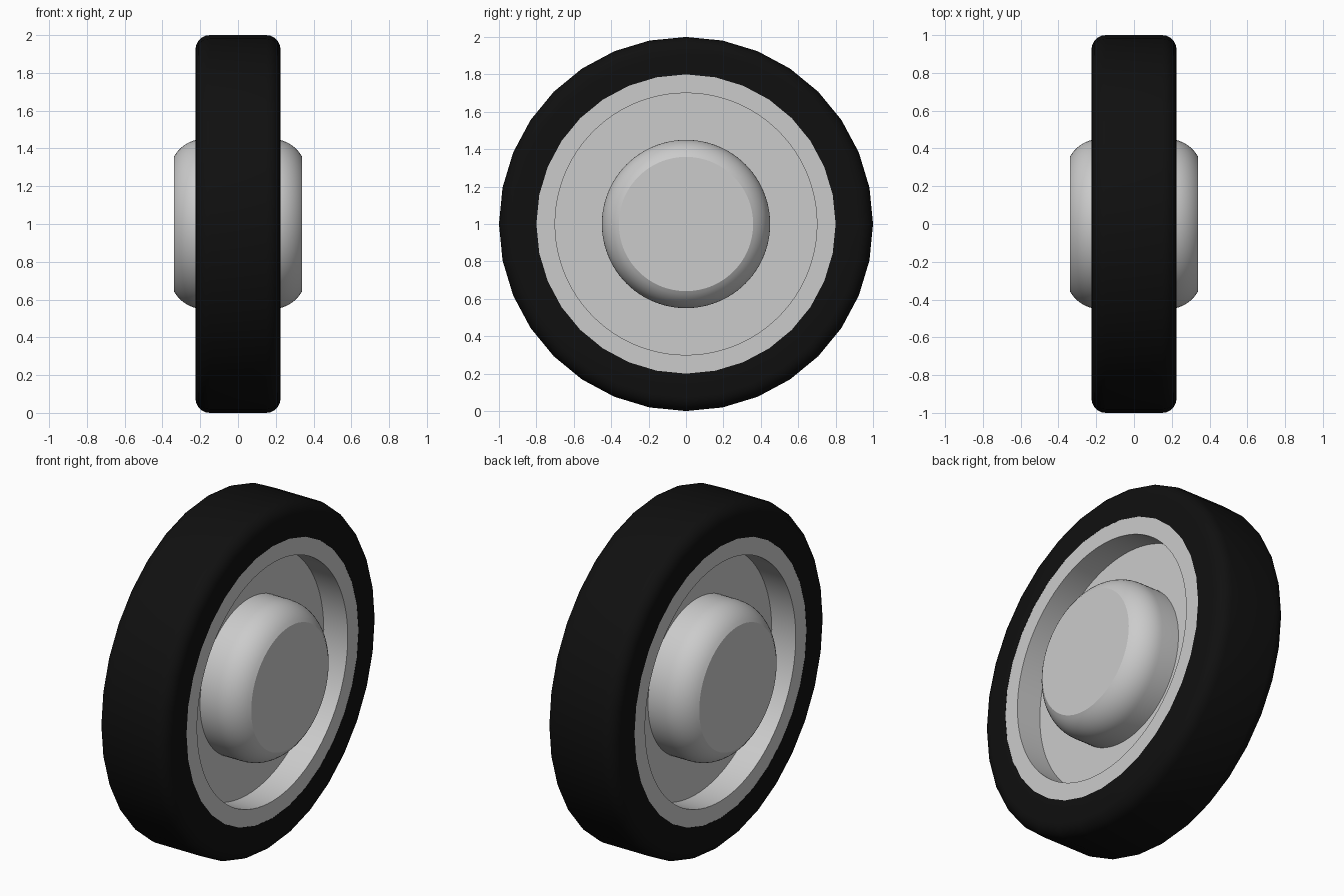
import bpy, bmesh, math

if "Cube" in bpy.data.objects:
    bpy.data.objects.remove(bpy.data.objects["Cube"])

CENTRE_Z = 1.0


def arc(cx, cr, radius, start, end, steps):
    """Points (x, r) along a circular arc, angles in degrees from the x axis."""
    pts = []
    for i in range(steps + 1):
        a = math.radians(start + (end - start) * i / steps)
        pts.append((cx + radius * math.cos(a), cr + radius * math.sin(a)))
    return pts


def mirrored(half):
    """Complete a right-hand half profile with its left-hand mirror image."""
    return half + [(-x, r) for x, r in reversed(half)]


def lathe(name, profile, sides, closed):
    """Turn an (x, r) profile about the wheel axle; open profiles get end caps."""
    bm = bmesh.new()
    rings = []
    for x, r in profile:
        rings.append([bm.verts.new((x,
                                    r * math.sin(2 * math.pi * k / sides),
                                    r * math.cos(2 * math.pi * k / sides)))
                      for k in range(sides)])
    pairs = list(zip(rings, rings[1:]))
    if closed:
        pairs.append((rings[-1], rings[0]))
    for a, b in pairs:
        for k in range(sides):
            n = (k + 1) % sides
            bm.faces.new((a[k], a[n], b[n], b[k]))
    if not closed:
        bm.faces.new(rings[0])
        bm.faces.new(rings[-1])
    bmesh.ops.recalc_face_normals(bm, faces=bm.faces)
    mesh = bpy.data.meshes.new(name)
    bm.to_mesh(mesh)
    bm.free()
    obj = bpy.data.objects.new(name, mesh)
    obj.location.z = CENTRE_Z
    bpy.context.collection.objects.link(obj)
    bpy.ops.object.select_all(action='DESELECT')
    obj.select_set(True)
    bpy.context.view_layer.objects.active = obj
    bpy.ops.object.shade_smooth_by_angle(angle=math.radians(30))
    return obj


# Tyre: 32-sided ring with rounded shoulders
BEVEL = 0.075
tyre_half = [(0.225, 0.8)] + arc(0.225 - BEVEL, 1 - BEVEL, BEVEL, 0, 90, 5)
tyre = lathe("tyre", mirrored(tyre_half), 32, True)
rubber = bpy.data.materials.new("black_rubber")
rubber.diffuse_color = (0.005, 0.005, 0.005, 1)
rubber.use_nodes = True
rubber.node_tree.nodes["Principled BSDF"].inputs["Base Color"].default_value = rubber.diffuse_color
tyre.data.materials.append(rubber)

# Rim: domed hub, recessed disc and raised outer lip on both sides
hub = arc(0.18, 0.268, 0.182, 30, 90, 10)
rim_half = hub + [(0.068, 0.45), (0.068, 0.7), (0.224, 0.7), (0.224, 0.8)]
lathe("rim", mirrored(rim_half), 96, False)
